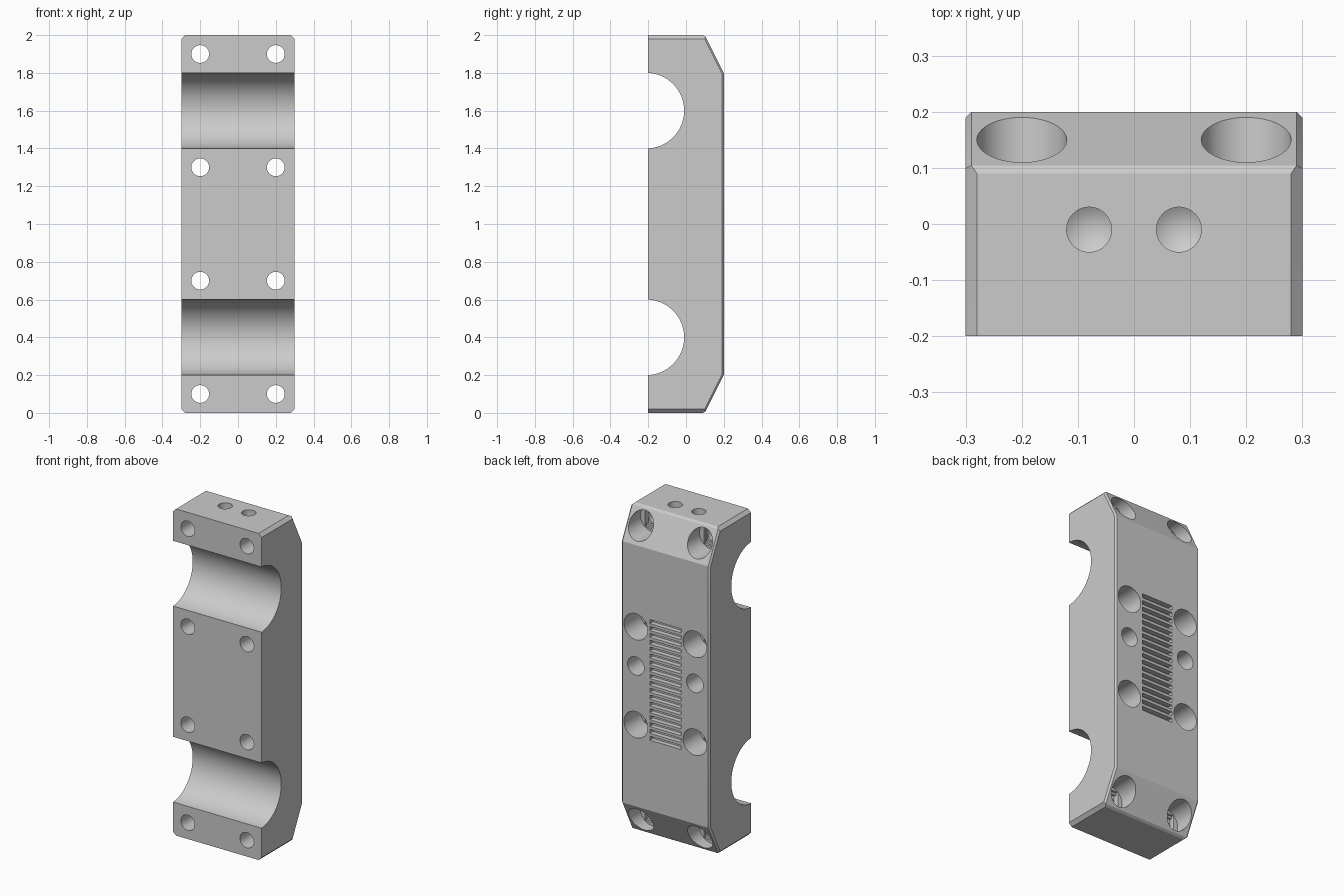
import bpy, bmesh, math
from mathutils import Matrix, Vector

cube = bpy.data.objects.get("Cube")
if cube:
    bpy.data.objects.remove(cube, do_unlink=True)

BACK, UP = Vector((0, 1, 0)), Vector((0, 0, 1))


def to_object(name, bm):
    bmesh.ops.recalc_face_normals(bm, faces=bm.faces[:])
    mesh = bpy.data.meshes.new(name)
    bm.to_mesh(mesh)
    bm.free()
    obj = bpy.data.objects.new(name, mesh)
    bpy.context.collection.objects.link(obj)
    return obj


def drill(bm, mouth, outward, radius, depth, tip=0.0, over=0.1, sides=64):
    """Round cutter going inward from the mouth, with an optional cone tip."""
    part = bmesh.new()
    bmesh.ops.create_cone(part, cap_ends=True, segments=sides, radius1=radius,
                          radius2=radius, depth=depth + over)
    if tip:
        floor = min(part.faces, key=lambda f: f.calc_center_median().z)
        centre = bmesh.ops.poke(part, faces=[floor])["verts"][0]
        centre.co.z -= tip
    turn = outward.to_track_quat('Z', 'Y').to_matrix().to_4x4()
    middle = Vector(mouth) + outward * (over - depth) / 2
    part.transform(Matrix.Translation(middle) @ turn)
    temp = bpy.data.meshes.new("temp")
    part.to_mesh(temp)
    part.free()
    bm.from_mesh(temp)
    bpy.data.meshes.remove(temp)


def box(bm, centre, size):
    place = Matrix.Translation(centre) @ Matrix.Diagonal((*size, 1))
    bmesh.ops.create_cube(bm, size=1, matrix=place)


def apply(obj, mod):
    bpy.context.view_layer.objects.active = obj
    bpy.ops.object.modifier_apply(modifier=mod.name)


def cut(obj, name, bm):
    cutter = to_object(name, bm)
    cutter.hide_render = True
    mod = obj.modifiers.new(name, 'BOOLEAN')
    mod.operation, mod.solver, mod.object = 'DIFFERENCE', 'EXACT', cutter
    apply(obj, mod)
    bpy.data.objects.remove(cutter, do_unlink=True)


# Block: side profile extruded across the width
profile = [(-0.2, 0), (0.1, 0), (0.2, 0.2), (0.2, 1.8), (0.1, 2), (-0.2, 2)]
bm = bmesh.new()
side = bm.faces.new([bm.verts.new((-0.3, y, z)) for y, z in profile])
grown = bmesh.ops.extrude_face_region(bm, geom=[side])["geom"]
bmesh.ops.translate(bm, vec=(0.6, 0, 0),
                    verts=[g for g in grown if isinstance(g, bmesh.types.BMVert)])

# Chamfers: wide on the end corners, narrow around the back
weight = bm.edges.layers.float.new("bevel_weight_edge")
for e in bm.edges:
    a, b = (v.co for v in e.verts)
    mid = (a + b) / 2
    if abs(mid.x) > 0.29:
        if abs(mid.z - 1) > 0.99:
            e[weight] = 1.0
        elif mid.y > 0.12:
            e[weight] = 0.5
    elif abs(mid.y - 0.1) < 0.01:
        e[weight] = 0.5
body = to_object("bearing_block", bm)
bevel = body.modifiers.new("chamfer", 'BEVEL')
bevel.limit_method, bevel.width, bevel.segments = 'WEIGHT', 0.02, 1
apply(body, bevel)

# Half-round bearing seats across the front
bm = bmesh.new()
for z in (0.4, 1.6):
    drill(bm, (0.4, -0.21, z), Vector((1, 0, 0)), 0.2, 0.8, sides=128)
cut(body, "bearing_seats", bm)

bolts = [(x, z) for x in (-0.2, 0.2) for z in (0.1, 0.7, 1.3, 1.9)]
FLOOR = 0.04

# Bolt head counterbores from the back
bm = bmesh.new()
for x, z in bolts:
    drill(bm, (x, 0.2, z), BACK, 0.08, 0.2 - FLOOR)
cut(body, "counterbores", bm)

# Stepped relief under each bolt head
bm = bmesh.new()
for x, z in bolts:
    box(bm, (x, FLOOR, z), (0.1, 0.03, 0.124))
cut(body, "relief_slots", bm)
bm = bmesh.new()
for x, z in bolts:
    box(bm, (x, FLOOR - 0.01, z), (0.097, 0.04, 0.097))
cut(body, "relief_squares", bm)

# Bolt holes right through
bm = bmesh.new()
for x, z in bolts:
    drill(bm, (x, 0.02, z), BACK, 0.047, 0.3, over=0.0)
cut(body, "bolt_holes", bm)

# Blind screw holes in the back and the top end
bm = bmesh.new()
for s in (-1, 1):
    drill(bm, (s * 0.2, 0.2, 1.06), BACK, 0.056, 0.22, tip=0.03)
    drill(bm, (s * 0.08, -0.01, 2), UP, 0.04, 0.16, tip=0.025)
cut(body, "screw_holes", bm)

# Belt tooth grooves
COUNT, PITCH = 18, 0.042
bm = bmesh.new()
for i in range(COUNT):
    z = 1 + (i - (COUNT - 1) / 2) * PITCH
    box(bm, (0, 0.2, z), (0.21, 0.06, 0.025))
cut(body, "belt_grooves", bm)

# Single grey finish
grey = bpy.data.materials.new("light_grey")
grey.use_nodes = True
colour = (0.6, 0.6, 0.6, 1)
grey.diffuse_color = colour
grey.node_tree.nodes["Principled BSDF"].inputs["Base Color"].default_value = colour
body.data.materials.clear()
body.data.materials.append(grey)
for p in body.data.polygons:
    p.material_index = 0

bpy.ops.object.select_all(action='DESELECT')
body.select_set(True)
bpy.context.view_layer.objects.active = body
bpy.ops.object.shade_smooth_by_angle(angle=math.radians(25))
